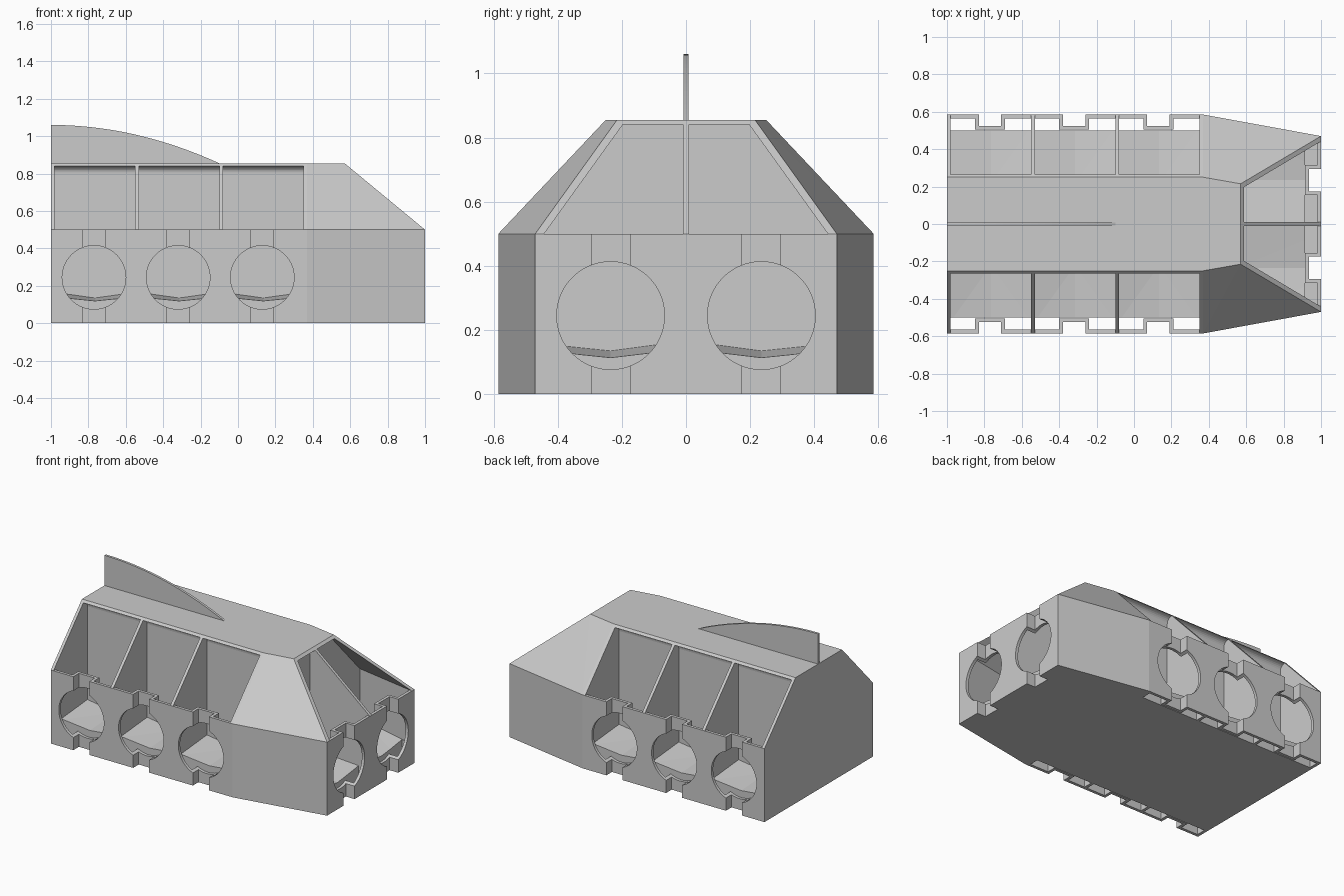
import bpy, bmesh, math
from mathutils import Vector

if "Cube" in bpy.data.objects:
    bpy.data.objects.remove(bpy.data.objects["Cube"])

def link(name, bm):
    bmesh.ops.recalc_face_normals(bm, faces=bm.faces[:])
    me = bpy.data.meshes.new(name)
    bm.to_mesh(me)
    bm.free()
    ob = bpy.data.objects.new(name, me)
    bpy.context.collection.objects.link(ob)
    return ob

def hull(name, pts):
    bm = bmesh.new()
    for p in pts:
        bm.verts.new(p)
    r = bmesh.ops.convex_hull(bm, input=bm.verts[:])
    loose = [v for v in bm.verts if not v.link_faces]
    bmesh.ops.delete(bm, geom=loose, context='VERTS')
    bmesh.ops.dissolve_limit(bm, angle_limit=0.002, verts=bm.verts[:], edges=bm.edges[:])
    return link(name, bm)

def box(name, x, y, z):
    return hull(name, [(a, b, c) for a in x for b in y for c in z])

def prism(name, pts, offset):
    bm = bmesh.new()
    f = bm.faces.new([bm.verts.new(p) for p in pts])
    r = bmesh.ops.extrude_face_region(bm, geom=[f])
    bmesh.ops.translate(bm, vec=Vector(offset),
                        verts=[g for g in r['geom'] if isinstance(g, bmesh.types.BMVert)])
    return link(name, bm)

def cut(target, cutter):
    cutter.hide_render = True
    m = target.modifiers.new("cut", 'BOOLEAN')
    m.operation = 'DIFFERENCE'
    m.solver = 'EXACT'
    m.object = cutter
    bpy.context.view_layer.objects.active = target
    bpy.ops.object.modifier_apply(modifier=m.name)
    bpy.data.objects.remove(cutter, do_unlink=True)

# Outer shell: lower walls, tapered nose, sloping upper sides and roof
pts = []
for s in (-1, 1):
    for x, y in ((-1, .585), (.37, .585), (1, .47)):
        pts += [(x, s * y, 0), (x, s * y, .5)]
    pts += [(x, s * y, .855) for x, y in ((-1, .25), (.37, .25), (.57, .215))]
body = hull("body", pts)

# Side compartments with V-shaped chute floors and a drop slot by the wall
bays = [(-.98, -.55), (-.53, -.10), (-.08, .35)]
arc = [(.26 - .04 * math.sin(a), .80 + .04 * math.cos(a))
       for a in [i * math.pi / 12 for i in range(7)]]
for s in (-1, 1):
    for x0, x1 in bays:
        p = [(x, s * y, z) for x in (x0, x1) for y, z in arc + [(.52, .84)]]
        for x, zb, zf in ((x0, .165, .14), ((x0 + x1) / 2, .135, .118), (x1, .165, .14)):
            p += [(x, s * .22, zb), (x, s * .52, zf)]
        cut(body, hull("bay_cutter", p))
        cut(body, box("slot_cutter", (x0, x1), (s * .5, s * .9), (-.1, .75)))

# Nose compartments, with a low tray behind the end wall
for s in (-1, 1):
    p = [(.55, s * .01, .84), (1.1, s * .01, .84), (.55, s * .204, .84), (1.1, s * .104, .84),
         (.55, s * .524, .5), (1.1, s * .424, .5)]
    for x, y, z in ((.55, .01, .165), (.55, .235, .135), (.55, .524, .165),
                    (1.1, .01, .13), (1.1, .235, .103), (1.1, .424, .13)):
        p.append((x, s * y, z))
    cut(body, hull("nose_cutter", p))
    cut(body, hull("tray_cutter", [(x, s * y, z) for z in (.02, .3) for x, y in
                                   ((.915, .01), (1.1, .01), (.915, .457), (1.1, .424))]))
    cut(body, box("notch_cutter", (.935, 1.1), (s * .175, s * .295), (-.1, .3)))

# Notched walls with round openings
def wall_profile(u0, u1, centres, depth, t=.02, w=.06):
    outer, inner = [(u0, 0)], [(u0, t)]
    for c in centres:
        outer += [(c - w, 0), (c - w, depth), (c + w, depth), (c + w, 0)]
        inner += [(c - w - t, t), (c - w - t, depth + t), (c + w + t, depth + t), (c + w + t, t)]
    return outer + [(u1, 0), (u1, t)] + inner[::-1]

def hole(wall, loc, rot, r):
    bm = bmesh.new()
    bmesh.ops.create_cone(bm, cap_ends=True, segments=64, radius1=r, radius2=r, depth=.3)
    c = link("hole_cutter", bm)
    c.location, c.rotation_euler = loc, rot
    bpy.context.view_layer.update()
    cut(wall, c)

side_holes, end_holes = (-.77, -.32, .13), (-.235, .235)
prof = wall_profile(-1, .352, side_holes, .06)
for s, name in ((-1, "front_wall"), (1, "back_wall")):
    wall = prism(name, [(u, s * (.585 - d), 0) for u, d in prof], (0, 0, .5))
    for c in side_holes:
        hole(wall, (c, s * .585, .245), (math.pi / 2, 0, 0), .17)
wall = prism("end_wall", [(1 - d, u, 0) for u, d in
                          wall_profile(-.468, .468, end_holes, .065)], (0, 0, .5))
for c in end_holes:
    hole(wall, (1, c, .245), (0, math.pi / 2, 0), .168)

# Curved fin on the roof
fin = [(-1, -.008, .85)]
for i in range(25):
    t = i / 24
    fin.append((-1 + .9 * t, -.008, 1.06 - .205 * t * t))
fin.append((-.1, -.008, .85))
prism("roof_fin", fin, (0, .016, 0))
